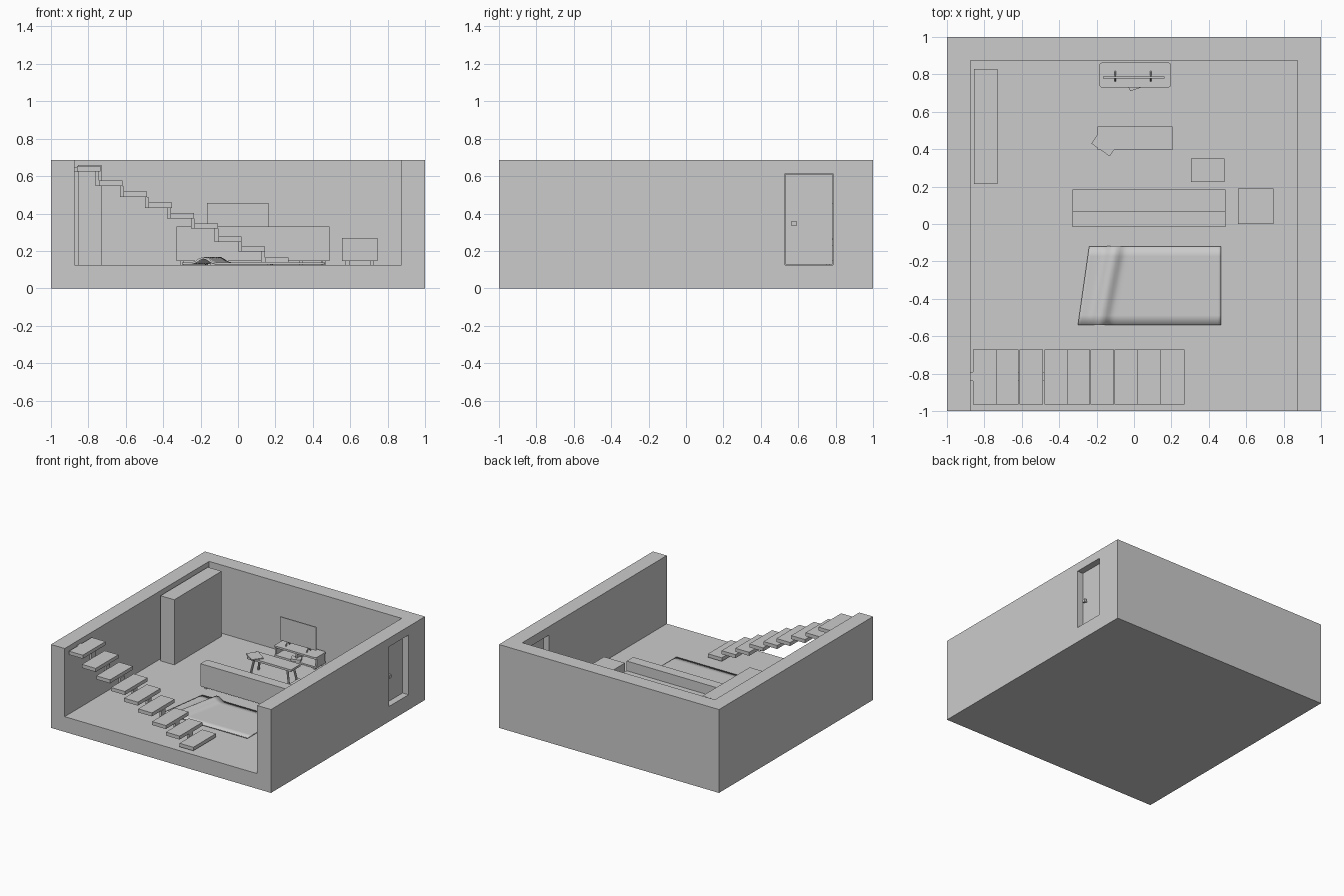
import bpy, bmesh, math
from mathutils import Vector

if "Cube" in bpy.data.objects:
    bpy.data.objects.remove(bpy.data.objects["Cube"])


def make(name, bm):
    bmesh.ops.recalc_face_normals(bm, faces=bm.faces)
    me = bpy.data.meshes.new(name)
    bm.to_mesh(me)
    bm.free()
    ob = bpy.data.objects.new(name, me)
    bpy.context.collection.objects.link(ob)
    return ob


def box(name, x0, x1, y0, y1, z0, z1):
    bm = bmesh.new()
    bmesh.ops.create_cube(bm, size=1)
    for v in bm.verts:
        v.co = Vector(((x0 + x1) / 2 + v.co.x * (x1 - x0),
                       (y0 + y1) / 2 + v.co.y * (y1 - y0),
                       (z0 + z1) / 2 + v.co.z * (z1 - z0)))
    return make(name, bm)


def prism(name, pts, z0, z1):
    bm = bmesh.new()
    f = bm.faces.new([bm.verts.new((x, y, z0)) for x, y in pts])
    r = bmesh.ops.extrude_face_region(bm, geom=[f])
    for v in r["geom"]:
        if isinstance(v, bmesh.types.BMVert):
            v.co.z = z1
    return make(name, bm)


def rounded(x0, x1, y0, y1, r, n=4):
    pts = []
    for cx, cy, a in ((x1 - r, y1 - r, 0), (x0 + r, y1 - r, 90),
                      (x0 + r, y0 + r, 180), (x1 - r, y0 + r, 270)):
        for i in range(n + 1):
            t = math.radians(a + 90 * i / n)
            pts.append((cx + r * math.cos(t), cy + r * math.sin(t)))
    return pts


def rod(name, a, b, r, n=8):
    a, b = Vector(a), Vector(b)
    bm = bmesh.new()
    bmesh.ops.create_cone(bm, cap_ends=True, segments=n, radius1=r, radius2=r, depth=(b - a).length)
    ob = make(name, bm)
    ob.location = (a + b) / 2
    ob.rotation_euler = (b - a).to_track_quat('Z', 'Y').to_euler()
    return ob


FLOOR, TOP = 0.125, 0.685

# Room shell: U-shaped walls on a slab, as one solid
shell = prism("room_walls", [(-1, -1), (-0.875, -1), (-0.875, 0.875), (0.875, 0.875),
                             (0.875, -1), (1, -1), (1, 1), (-1, 1)], FLOOR, TOP)
box("floor_slab", -1, 1, -1, 1, 0, FLOOR)

# Doorway cut through the right wall, with recessed door and knob
cutter = box("doorway_cutter", 0.8, 1.1, 0.53, 0.785, FLOOR - 0.05, 0.615)
cutter.hide_render = True
cutter.hide_viewport = True
mod = shell.modifiers.new("doorway", 'BOOLEAN')
mod.object = cutter
mod.solver = 'EXACT'
box("door_panel", 0.92, 0.95, 0.533, 0.782, FLOOR + 0.003, 0.612)
for x0, s in ((0.95, 1), (0.92, -1)):
    rod("door_knob_stem", (x0, 0.577, 0.347), (x0 + 0.02 * s, 0.577, 0.347), 0.006)
    a, b = sorted((x0 + 0.014 * s, x0 + 0.03 * s))
    box("door_knob", a, b, 0.564, 0.59, 0.334, 0.36)

# Floating stair treads with narrow connecting risers
LEFT = (-0.86, -0.743, -0.612, -0.478, -0.36, -0.232, -0.105, 0.02, 0.144)
ZTOP = (0.654, 0.577, 0.518, 0.458, 0.402, 0.348, 0.278, 0.225, 0.166)
for i, (x, z) in enumerate(zip(LEFT, ZTOP)):
    box("stair_tread", x, x + 0.125, -0.965, -0.67, z - 0.029, z)
    if i:
        box("stair_riser", x - 0.02, x, -0.84, -0.79, z - 0.029, ZTOP[i - 1] - 0.029)
box("stair_wall_bracket", -0.876, -0.858, -0.84, -0.79, 0.623, 0.65)

# Rug with a soft diagonal fold
bm = bmesh.new()
NX, NY = 48, 8
grid = []
for j in range(NY + 1):
    v = j / NY
    row = []
    for i in range(NX + 1):
        x0 = -0.30 + 0.06 * v
        x = x0 + (0.465 - x0) * i / NX
        d = x - (-0.185 + 0.085 * v)
        row.append(bm.verts.new((x, -0.54 + 0.42 * v, 0.127 + 0.03 * math.exp(-(d / 0.035) ** 2))))
    grid.append(row)
for j in range(NY):
    for i in range(NX):
        bm.faces.new((grid[j][i], grid[j][i + 1], grid[j + 1][i + 1], grid[j + 1][i]))
for f in bm.faces:
    f.smooth = True
rug = make("rug", bm)
sol = rug.modifiers.new("thickness", 'SOLIDIFY')
sol.thickness = 0.011
sol.offset = 1
bpy.context.view_layer.objects.active = rug
rug.select_set(True)
bpy.ops.object.shade_smooth_by_angle(angle=math.radians(40))


def feet(name, x0, x1, y0, y1, s=0.02):
    for x in (x0 + s, x1 - 2 * s):
        for y in (y0 + s, y1 - 2 * s):
            box(name, x, x + s, y, y + s, FLOOR, 0.147)


# Sofa, armchair block and footstool
prof = [(-0.015, 0.145), (0.185, 0.145), (0.185, 0.25), (0.07, 0.25), (0.07, 0.33), (-0.015, 0.33)]
bm = bmesh.new()
f = bm.faces.new([bm.verts.new((-0.33, y, z)) for y, z in prof])
r = bmesh.ops.extrude_face_region(bm, geom=[f])
for v in r["geom"]:
    if isinstance(v, bmesh.types.BMVert):
        v.co.x = 0.49
make("sofa", bm)
feet("sofa_foot", -0.33, 0.49, -0.015, 0.185)
box("armchair", 0.555, 0.745, 0.0, 0.19, 0.145, 0.27)
feet("armchair_foot", 0.555, 0.745, 0.0, 0.19)
box("footstool", 0.305, 0.485, 0.225, 0.35, 0.145, 0.24)
feet("footstool_foot", 0.305, 0.485, 0.225, 0.35)

# Tall cabinet
box("tall_cabinet", -0.855, -0.73, 0.215, 0.83, FLOOR, 0.66)

# Coffee table with splayed legs and a skewed booklet over its corner
box("table_top", -0.195, 0.205, 0.395, 0.52, 0.248, 0.265)
for sx in (-1, 1):
    for sy in (-1, 1):
        rod("table_leg", (0.005 + sx * 0.15, 0.457 + sy * 0.038, 0.25),
            (0.005 + sx * 0.175, 0.457 + sy * 0.052, FLOOR), 0.009)
prism("booklet", [(-0.228, 0.43), (-0.13, 0.362), (-0.075, 0.44), (-0.173, 0.51)], 0.263, 0.272)

# Media console: rounded boards with uprights
for n, z0, z1 in (("console_base", 0.145, 0.158), ("console_top", 0.218, 0.233)):
    prism(n, rounded(-0.185, 0.197, 0.73, 0.863, 0.015), z0, z1)
for x in (-0.185, 0.0, 0.184):
    box("console_upright", x, x + 0.013, 0.745, 0.848, 0.155, 0.22)
box("console_back", -0.17, 0.182, 0.85, 0.863, 0.155, 0.22)
feet("console_foot", -0.185, 0.197, 0.73, 0.863)
prism("console_booklet", [(-0.02, 0.71), (0.055, 0.735), (0.03, 0.79), (-0.045, 0.765)], 0.157, 0.175)

# Flat screen on two splayed feet
box("screen", -0.165, 0.163, 0.779, 0.788, 0.265, 0.457)
for x in (-0.1, 0.09):
    for y in (0.765, 0.815):
        rod("screen_foot", (x, 0.784, 0.27), (x, y, 0.236), 0.005, 6)
